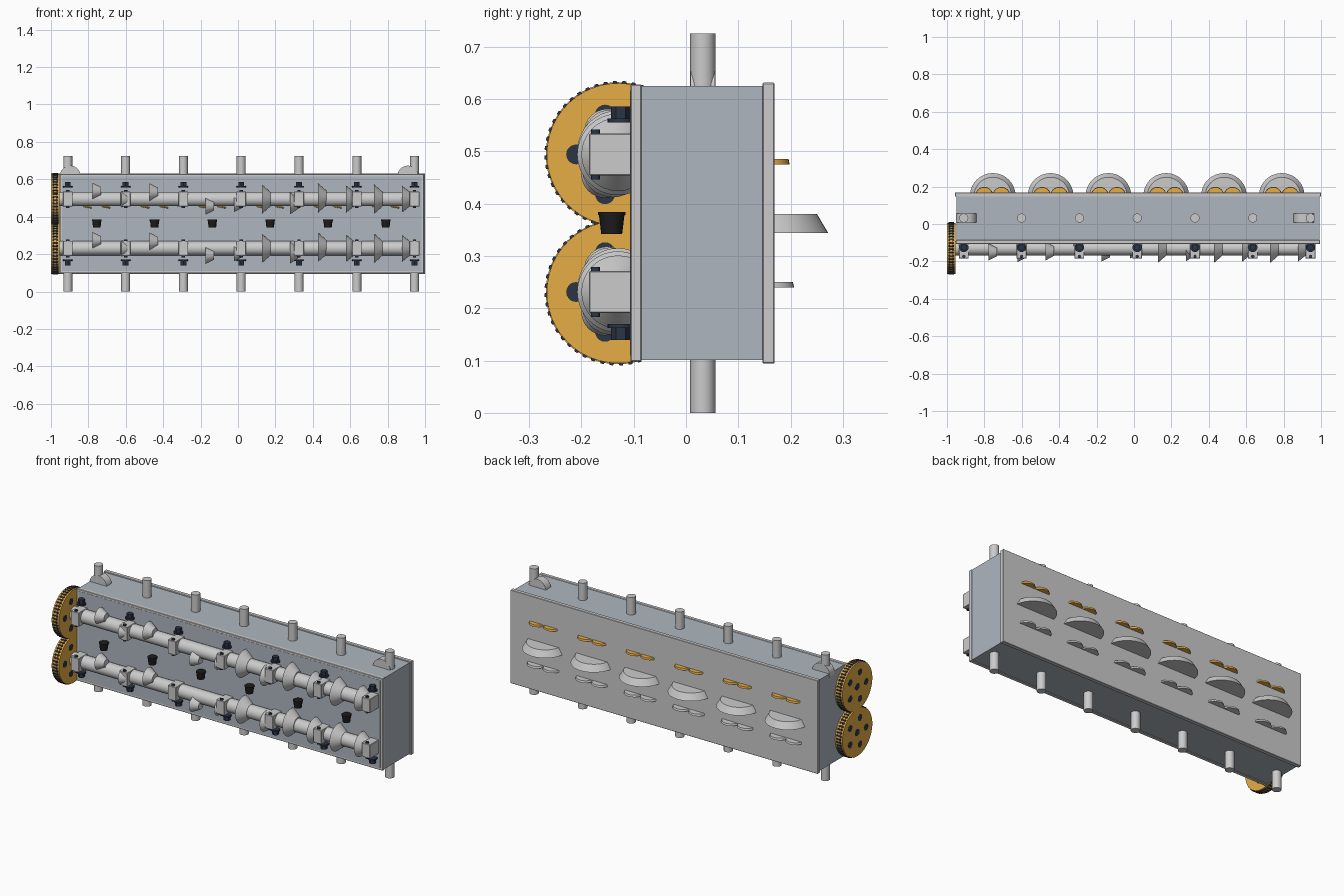
import bpy, bmesh, math
from mathutils import Matrix, Vector

if "Cube" in bpy.data.objects:
    bpy.data.objects.remove(bpy.data.objects["Cube"])


def mat(name, col):
    m = bpy.data.materials.new(name)
    m.diffuse_color = (*col, 1)
    m.use_nodes = True
    m.node_tree.nodes["Principled BSDF"].inputs["Base Color"].default_value = m.diffuse_color
    return m


ORANGE = mat("orange", (0.8, 0.42, 0.06))
NAVY = mat("navy", (0.025, 0.035, 0.06))
BLACK = mat("black", (0.012, 0.012, 0.012))
STEEL = mat("blue_grey", (0.42, 0.47, 0.52))
ROT = {'X': Matrix.Rotation(math.pi / 2, 4, 'Y'),
       'Y': Matrix.Rotation(-math.pi / 2, 4, 'X'),
       'Z': Matrix.Identity(4)}


def finish(name, bm, m=None, smooth=True):
    me = bpy.data.meshes.new(name)
    bm.to_mesh(me)
    bm.free()
    ob = bpy.data.objects.new(name, me)
    bpy.context.collection.objects.link(ob)
    if m:
        me.materials.append(m)
    if smooth:
        bpy.context.view_layer.objects.active = ob
        bpy.ops.object.select_all(action='DESELECT')
        ob.select_set(True)
        bpy.ops.object.shade_smooth_by_angle(angle=math.radians(35))
    return ob


def box(name, x0, x1, y0, y1, z0, z1, m=None, bevel=0.0):
    bm = bmesh.new()
    bmesh.ops.create_cube(bm, size=1)
    bmesh.ops.scale(bm, vec=(x1 - x0, y1 - y0, z1 - z0), verts=bm.verts)
    bmesh.ops.translate(bm, vec=((x0 + x1) / 2, (y0 + y1) / 2, (z0 + z1) / 2), verts=bm.verts)
    if bevel:
        bmesh.ops.bevel(bm, geom=bm.edges[:], offset=bevel, segments=1, affect='EDGES')
    return finish(name, bm, m, False)


def cone(name, loc, r1, r2, length, axis='Z', m=None, seg=32):
    """Frustum centred at loc; r1 at the low end of the axis, r2 at the high end."""
    bm = bmesh.new()
    bmesh.ops.create_cone(bm, cap_ends=True, segments=seg, radius1=r1, radius2=r2, depth=length,
                          matrix=Matrix.Translation(loc) @ ROT[axis])
    return finish(name, bm, m)


def ring(name, loc, R, r, tilt, m):
    bm = bmesh.new()
    n, k = 24, 8
    M = Matrix.Translation(loc) @ Matrix.Rotation(tilt, 4, 'Y')
    vs = [[bm.verts.new(M @ Vector(((R + r * math.cos(b)) * math.cos(a),
                                    (R + r * math.cos(b)) * math.sin(a), r * math.sin(b))))
           for b in [2 * math.pi * j / k for j in range(k)]]
          for a in [2 * math.pi * i / n for i in range(n)]]
    for i in range(n):
        for j in range(k):
            bm.faces.new((vs[i][j], vs[(i + 1) % n][j], vs[(i + 1) % n][(j + 1) % k], vs[i][(j + 1) % k]))
    return finish(name, bm, m)


def toothed_wheel(name, x, y, z, r_in, r_out, teeth, width, m):
    bm = bmesh.new()
    pts = []
    for i in range(teeth):
        for f, r in ((0, r_in), (0.15, r_out), (0.5, r_out), (0.65, r_in)):
            a = 2 * math.pi * (i + f) / teeth
            pts.append(bm.verts.new((x - width / 2, y + r * math.cos(a), z + r * math.sin(a))))
    f = bm.faces.new(pts)
    ex = bmesh.ops.extrude_face_region(bm, geom=[f])
    bmesh.ops.translate(bm, vec=(width, 0, 0),
                        verts=[v for v in ex['geom'] if isinstance(v, bmesh.types.BMVert)])
    bmesh.ops.recalc_face_normals(bm, faces=bm.faces)
    return finish(name, bm, m, False)


BAYS = [-0.91 + 0.309 * i for i in range(7)]
CYLS = [-0.755 + 0.309 * i for i in range(6)]
SHAFT_Y = -0.13
MID = 0.3625

# main block with front cover rail and rear deck plate
box("head_block", -0.95, 0.992, -0.095, 0.155, 0.101, 0.625, STEEL)
box("front_rail", -0.953, 0.995, -0.106, -0.085, 0.098, 0.628, None, 0.002)
box("front_panel", -0.94, 0.98, -0.107, -0.1, 0.11, 0.616, STEEL)
box("rear_deck", -0.957, 1.0, 0.146, 0.169, 0.094, 0.631, None, 0.002)

# through studs and lifting lugs
for i, x in enumerate(BAYS):
    cone(f"stud_{i}", (x, 0.032, 0.3625), 0.024, 0.024, 0.725)
for x in (-0.897, 0.908):
    cone("lifting_lug", (x, 0.032, 0.618), 0.055, 0.055, 0.046, 'Y')

# shafts, wheels, caps and bolts, upper then lower
for tag, s in (("upper", 1), ("lower", -1)):
    z = MID + s * 0.1315
    cone(f"{tag}_shaft", (0.0, SHAFT_Y, z), 0.038, 0.038, 1.92, 'X')
    # drive wheel: orange plates around a dark toothed band
    toothed_wheel(f"{tag}_wheel_teeth", -0.977, SHAFT_Y, z, 0.134, 0.1405, 48, 0.03, NAVY)
    for x in (-0.993, -0.977, -0.961):
        r = 0.138 if x == -0.977 else 0.136
        cone(f"{tag}_wheel_plate", (x, SHAFT_Y, z), r, r, 0.014, 'X', ORANGE, 64)
    for k in range(5):
        a = math.pi + k * math.tau / 5
        cone(f"{tag}_wheel_hole", (-0.977, SHAFT_Y + 0.08 * math.cos(a), z + 0.08 * math.sin(a)),
             0.019, 0.019, 0.047, 'X', NAVY, 20)
    cone(f"{tag}_wheel_hub", (-0.977, SHAFT_Y, z), 0.02, 0.02, 0.047, 'X', NAVY, 24)
    for i, x in enumerate(BAYS):
        box(f"{tag}_bearing_cap_{i}", x - 0.026, x + 0.026, -0.185, -0.1, z - 0.04, z + 0.04, None, 0.002)
        for t in (-1, 1):
            cone(f"{tag}_cap_screw", (x, -0.173, z + t * 0.043), 0.009, 0.009, 0.01, 'Z', NAVY, 12)
        cone(f"{tag}_bolt_{i}", (x, -0.125, z + s * 0.077), 0.018, 0.018, 0.03, 'Z', NAVY, 6)
        cone(f"{tag}_bolt_flange_{i}", (x, -0.125, z + s * 0.065), 0.025, 0.025, 0.008, 'Z', NAVY, 20)

    # flared lobes on the right half, eccentric noses on the left
    lobes = [(0.0, 0.045, -0.01, -0.025), (0.15, 0.078, 0, 0), (0.3, 0.06, -0.01, -0.022),
             (0.45, 0.078, 0, 0.006), (0.6, 0.072, 0, 0), (0.75, 0.078, 0, 0), (0.9, 0.07, 0, 0),
             (-0.755, 0.045, -0.02, 0.042), (-0.6, 0.045, -0.028, 0.0),
             (-0.45, 0.05, -0.015, 0.035), (-0.3, 0.04, 0.03, 0.0), (-0.15, 0.045, -0.025, -0.038)]
    for i, (x, r, dy, dz) in enumerate(lobes):
        cone(f"{tag}_lobe_{i}", (x, SHAFT_Y + dy, z + dz), r, r * 0.5, 0.045, 'X')

# per cylinder: plug cap, chamber rim, valves
for i, x in enumerate(CYLS):
    cone(f"plug_cap_{i}", (x, -0.142, 0.363), 0.02, 0.025, 0.042, 'Z', BLACK, 20)
    cone(f"plug_cap_lip_{i}", (x, -0.142, 0.381), 0.026, 0.026, 0.006, 'Z', BLACK, 20)
    cone(f"chamber_{i}", (x, 0.15, 0.362), 0.122, 0.1, 0.037, 'Z', None, 48)
    for t in (-1, 1):
        cone("intake_valve", (x + t * 0.046, 0.15, 0.48), 0.048, 0.046, 0.011, 'Z', ORANGE)
        cone("exhaust_valve", (x + t * 0.05, 0.154, 0.245), 0.053, 0.05, 0.011, 'Z')
        ring("intake_spring", (x + t * 0.05, -0.087, 0.452), 0.027, 0.004, 0.2, ORANGE)
